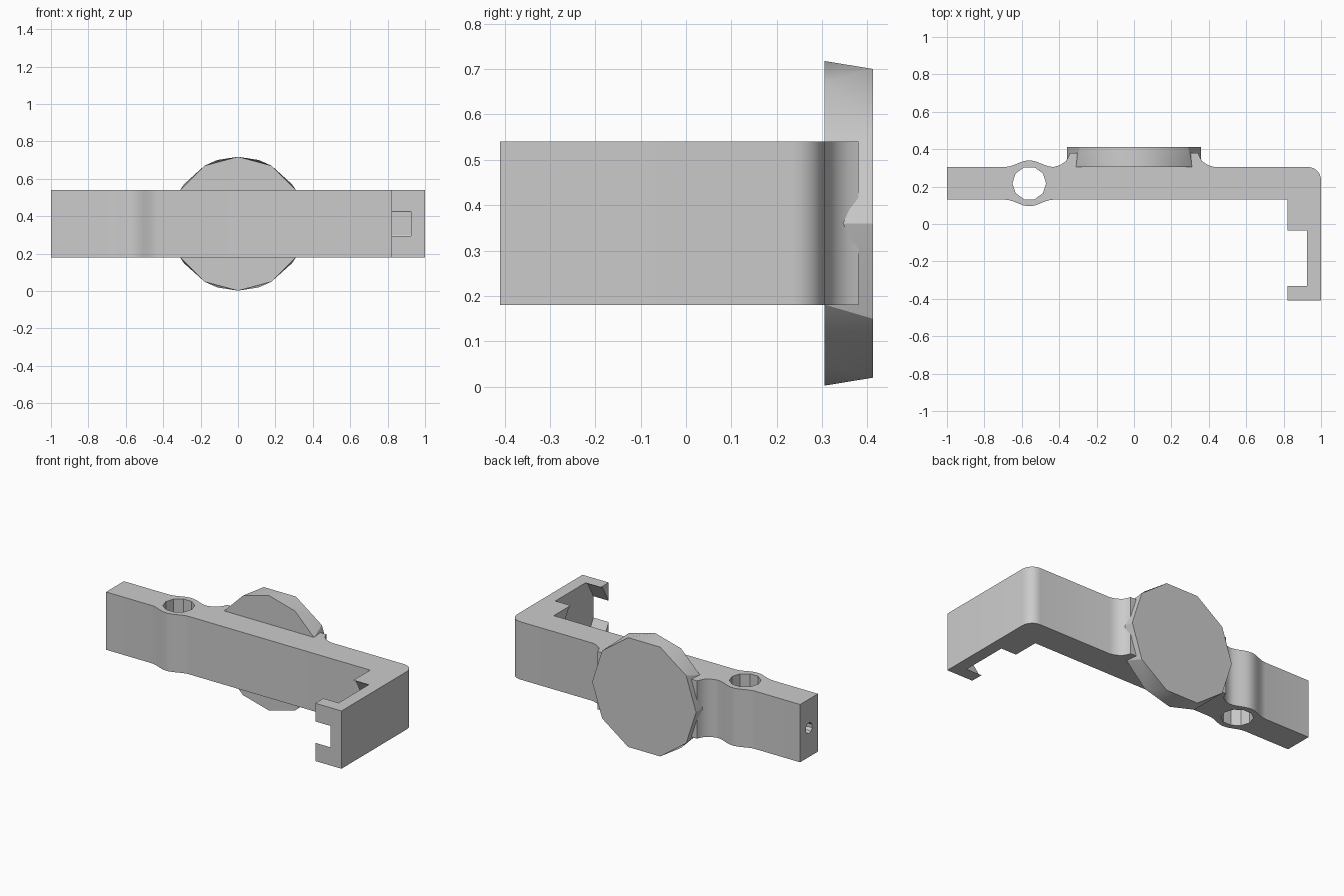
import bpy, bmesh
from math import cos, sin, pi, radians
from mathutils import Matrix, Vector

if "Cube" in bpy.data.objects:
    bpy.data.objects.remove(bpy.data.objects["Cube"])

grey = bpy.data.materials.new("plain_grey")
grey.use_nodes = True
GREY = (0.6, 0.6, 0.6, 1)
grey.diffuse_color = GREY
grey.node_tree.nodes["Principled BSDF"].inputs["Base Color"].default_value = GREY

Z_LOW, Z_HIGH, Z_MID = 0.18, 0.54, 0.36
FRONT, BACK = 0.13, 0.305
HOLE_X, HOLE_Y = -0.56, 0.2175


def make_object(name, bm):
    bmesh.ops.recalc_face_normals(bm, faces=bm.faces)
    mesh = bpy.data.meshes.new(name)
    bm.to_mesh(mesh)
    bm.free()
    mesh.materials.append(grey)
    obj = bpy.data.objects.new(name, mesh)
    bpy.context.collection.objects.link(obj)
    return obj


def activate(obj):
    bpy.ops.object.select_all(action="DESELECT")
    obj.select_set(True)
    bpy.context.view_layer.objects.active = obj


def cut_cylinder(target, sides, radius, length, centre, axis, turn=0):
    """Subtract a faceted cylinder lying along the given axis."""
    bm = bmesh.new()
    direction = Vector(axis).to_track_quat("Z", "Y").to_matrix().to_4x4()
    matrix = Matrix.Translation(centre) @ direction @ Matrix.Rotation(turn, 4, "Z")
    bmesh.ops.create_cone(bm, cap_ends=True, segments=sides, radius1=radius,
                          radius2=radius, depth=length, matrix=matrix)
    cutter = make_object("cutter", bm)
    cutter.hide_render = True
    activate(target)
    mod = target.modifiers.new("cut", "BOOLEAN")
    mod.operation, mod.solver, mod.object = "DIFFERENCE", "EXACT", cutter
    bpy.ops.object.modifier_apply(modifier=mod.name)
    bpy.data.objects.remove(cutter)


def bump(base, sign):
    """Smooth swelling of the bar around the upright hole."""
    steps = [-0.13 + 0.02 * i for i in range(14)]
    return [(HOLE_X + d, base + sign * 0.035 * cos(pi * d / 0.26) ** 2) for d in steps]


# Bar with bent arm: one outline raised to full height
flare = [(0.43, BACK), (0.395, 0.315), (0.365, 0.335), (0.35, 0.36), (0.343, 0.38)]
corner = [(0.93 + 0.07 * cos(a), 0.235 + 0.07 * sin(a))
          for a in (radians(15 * i) for i in range(7))]
outline = [(-1, FRONT)] + bump(FRONT, -1)
outline += [(0.82, FRONT), (0.82, -0.41), (1, -0.41)] + corner + flare
outline += [(-x, y) for x, y in reversed(flare)]
outline += bump(BACK, 1)[::-1] + [(-1, BACK)]

bm = bmesh.new()
face = bm.faces.new([bm.verts.new((x, y, Z_LOW)) for x, y in outline])
raised = bmesh.ops.extrude_face_region(bm, geom=[face])["geom"]
bmesh.ops.translate(bm, vec=(0, 0, Z_HIGH - Z_LOW),
                    verts=[v for v in raised if isinstance(v, bmesh.types.BMVert)])
bar = make_object("bar_with_arm", bm)

# Round recess in the arm, upright hole and small hole in the end
cut_cylinder(bar, 12, 0.238, 0.225, (0.8125, -0.183, Z_MID), (1, 0, 0), radians(15))
cut_cylinder(bar, 10, 0.09, 1, (HOLE_X, HOLE_Y, Z_MID), (0, 0, 1), radians(18))
cut_cylinder(bar, 10, 0.033, 0.5, (-0.85, HOLE_Y, Z_MID), (1, 0, 0))

# Round pad on the back: twelve-sided base drawn into a ten-sided face
bm = bmesh.new()
for sides, y in ((12, BACK), (10, 0.412)):
    for i in range(sides):
        a = 2 * pi * i / sides
        bm.verts.new((0.358 * cos(a), y, Z_MID + 0.358 * sin(a)))
bmesh.ops.convex_hull(bm, input=bm.verts)
bmesh.ops.dissolve_limit(bm, angle_limit=radians(1), verts=bm.verts, edges=bm.edges)
pad = make_object("back_pad", bm)

for obj in (bar, pad):
    activate(obj)
    bpy.ops.object.shade_smooth_by_angle(angle=radians(28))
